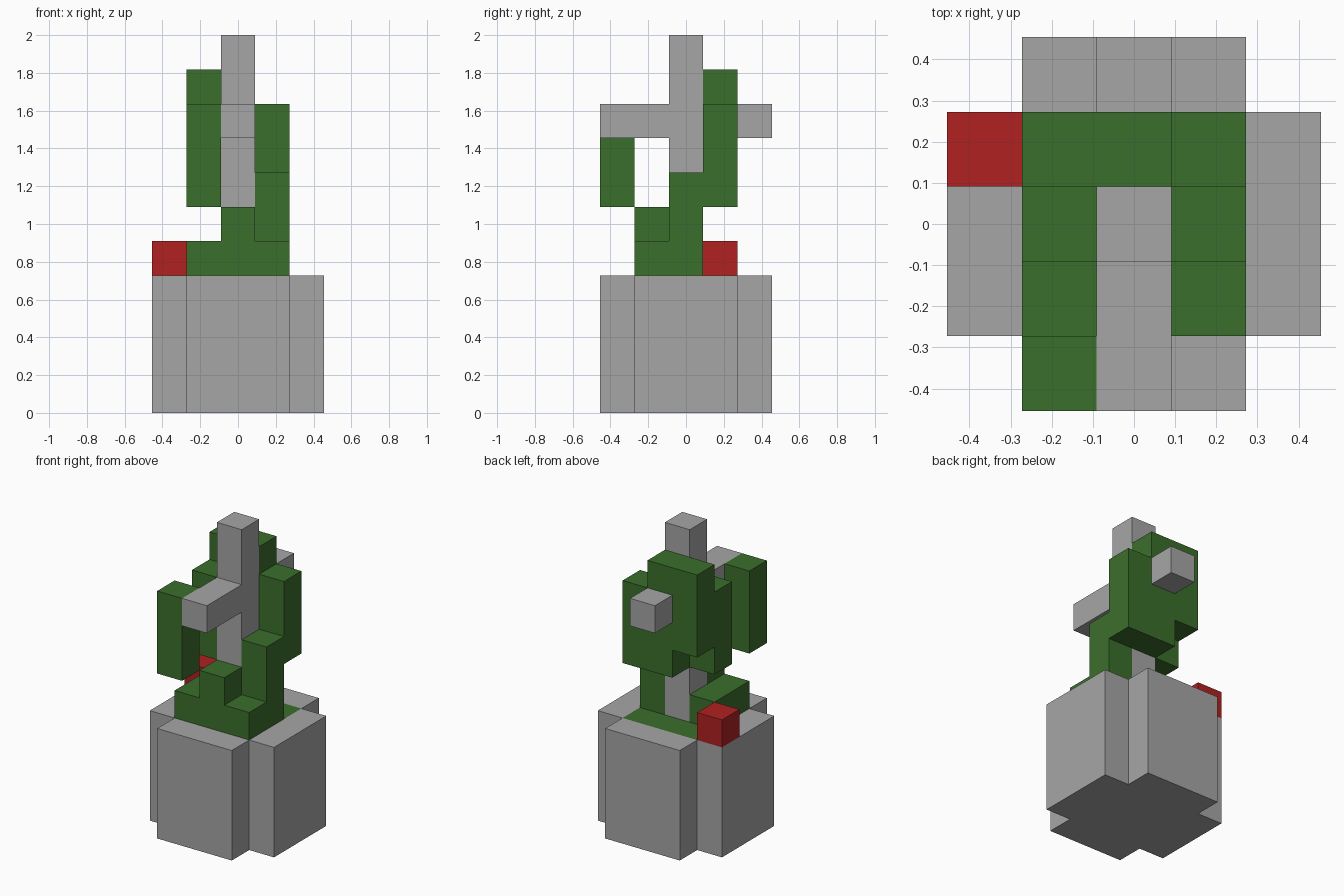
import bpy, bmesh
from mathutils import Matrix, Vector

if "Cube" in bpy.data.objects:
    bpy.data.objects.remove(bpy.data.objects["Cube"], do_unlink=True)

U = 2 / 11  # edge of one block


def material(name, rgb):
    m = bpy.data.materials.new(name)
    m.use_nodes = True
    m.diffuse_color = (*rgb, 1)
    m.node_tree.nodes["Principled BSDF"].inputs["Base Color"].default_value = (*rgb, 1)
    return m


GREY = material("stone grey", (0.38, 0.38, 0.38))
GREEN = material("leaf green", (0.044, 0.156, 0.025))
RED = material("berry red", (0.434, 0.015, 0.015))


def cells(xs, ys, zs):
    """All block cells in inclusive ranges."""
    span = lambda r: range(r[0], r[1] + 1)
    return {(x, y, z) for x in span(xs) for y in span(ys) for z in span(zs)}


def column(x, y, low, high):
    return cells((x, x), (y, y), (low, high))


def build(name, solid, mat):
    """Join blocks into one shell, dropping the faces between neighbours."""
    bm = bmesh.new()
    for c in sorted(solid):
        centre = Vector((c[0], c[1], c[2] + 0.5))
        made = bmesh.ops.create_cube(bm, size=U, matrix=Matrix.Translation(centre * U))
        bm.normal_update()
        faces = {f for v in made["verts"] for f in v.link_faces}
        inner = [f for f in faces
                 if tuple(a + round(n) for a, n in zip(c, f.normal)) in solid]
        bmesh.ops.delete(bm, geom=inner, context="FACES")
    bmesh.ops.remove_doubles(bm, verts=bm.verts, dist=U / 100)
    mesh = bpy.data.meshes.new(name)
    bm.to_mesh(mesh)
    bm.free()
    mesh.materials.append(mat)
    bpy.context.collection.objects.link(bpy.data.objects.new(name, mesh))


# Cross-shaped pot with soil set flush in its top
soil = cells((-1, 1), (-1, 1), (3, 3))
pot = cells((-2, 2), (-1, 1), (0, 3)) | cells((-1, 1), (-2, 2), (0, 3))
build("pot", pot - soil, GREY)
build("soil", soil, GREEN)

# Upright post with a beam running front to back
frame = column(0, 0, 4, 10) | cells((0, 0), (-2, 2), (8, 8))
build("post_and_beam", frame, GREY)

# Vine climbing round the post: low front, right-hand steps, upper back
vine = cells((-1, 1), (-1, -1), (4, 4)) | column(0, -1, 5, 5) | column(-1, 0, 4, 4)
vine |= column(1, 0, 4, 6) | column(1, 1, 6, 8)
vine |= column(0, 1, 6, 9) | column(-1, 1, 7, 9) | column(-1, 0, 6, 8)
build("climbing_vine", vine - frame, GREEN)

# Hanging end of the vine beside the front of the beam
build("hanging_vine", column(-1, -2, 6, 8), GREEN)

# Berry on the pot rim
build("berry", column(-2, 1, 4, 4), RED)
